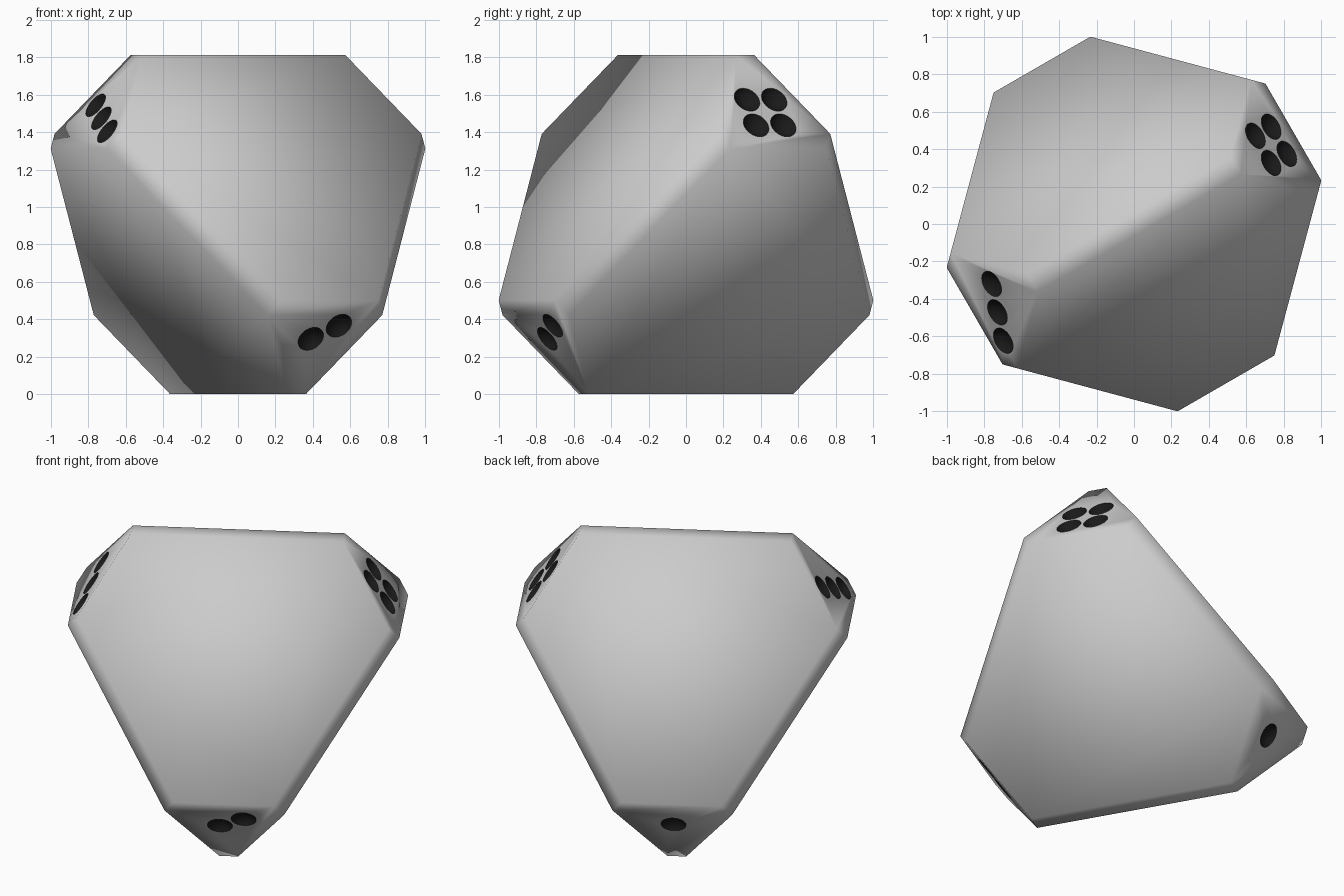
import bpy, bmesh
from math import radians, sin, cos, sqrt
from itertools import permutations
from mathutils import Matrix, Vector

if "Cube" in bpy.data.objects:
    bpy.data.objects.remove(bpy.data.objects["Cube"])

A, B, C = 0.907, 0.4845, 0.405      # canonical corner of the bevelled, truncated tetrahedron
PIP_R, BALL_R = 0.075, 0.088
MID = Vector((0, 0, A))


def material(name, colour):
    m = bpy.data.materials.new(name)
    m.diffuse_color = colour
    m.use_nodes = True
    m.node_tree.nodes["Principled BSDF"].inputs["Base Color"].default_value = m.diffuse_color
    return m


mats = [material("body_grey", (0.8, 0.8, 0.8, 1)), material("pip_black", (0.01, 0.01, 0.01, 1))]


def add_object(name, bm):
    me = bpy.data.meshes.new(name)
    bm.to_mesh(me)
    bm.free()
    for m in mats:
        me.materials.append(m)
    ob = bpy.data.objects.new(name, me)
    bpy.context.collection.objects.link(ob)
    return ob


# Body: all permutations with tetrahedral sign changes, wrapped in a hull
bm = bmesh.new()
turn = Matrix.Rotation(radians(-15), 4, 'Z')
for p in permutations((A, B, C)):
    for s in ((1, 1, 1), (1, -1, -1), (-1, 1, -1), (-1, -1, 1)):
        bm.verts.new(turn @ Vector([a * b for a, b in zip(p, s)]) + MID)
bmesh.ops.convex_hull(bm, input=bm.verts)
bmesh.ops.dissolve_limit(bm, angle_limit=radians(2), verts=bm.verts, edges=bm.edges)
bmesh.ops.recalc_face_normals(bm, faces=bm.faces)
die = add_object("four_sided_die", bm)

# Pips: azimuth of each cut corner, up or down, and (side, up) offsets on it
d = 0.084
corners = [
    (-240, -1, [(0, 0)]),
    (-60, -1, [(-0.034, -0.016), (0.111, 0.070)]),
    (210, 1, [(-0.103, 0.047), (0.044, -0.038), (0.191, -0.123)]),
    (30, 1, [(-d, -d), (d, -d), (-d, d), (d, d)]),
]
bm = bmesh.new()
lift = sqrt(BALL_R ** 2 - PIP_R ** 2)
for az, sign, pips in corners:
    a = radians(az)
    n = Vector((cos(a) * sqrt(2), sin(a) * sqrt(2), sign)).normalized()
    side = Vector((-sin(a), cos(a), 0))
    up = n.cross(side)
    rot = Matrix((side, up, n)).transposed().to_4x4()
    centre = MID + n * ((A + B + C) / sqrt(3) + lift)
    for x, y in pips:
        bmesh.ops.create_uvsphere(bm, u_segments=32, v_segments=24, radius=BALL_R,
                                  matrix=Matrix.Translation(centre + side * x + up * y) @ rot)
for f in bm.faces:
    f.material_index = 1
cutter = add_object("pip_cutter", bm)
cutter.hide_render = True

# Carve the dimples
mod = die.modifiers.new("pips", 'BOOLEAN')
mod.operation, mod.solver, mod.object = 'DIFFERENCE', 'EXACT', cutter
bpy.context.view_layer.objects.active = die
die.select_set(True)
bpy.ops.object.modifier_apply(modifier=mod.name)
bpy.data.objects.remove(cutter)

# Soft shading over the bevel strips, crisp cut corners and pip rims
bm = bmesh.new()
bm.from_mesh(die.data)
for f in bm.faces:
    f.smooth = True
for e in bm.edges:
    rim = len({f.material_index for f in e.link_faces}) > 1
    e.smooth = not rim and e.calc_face_angle(0) < radians(60)
bm.to_mesh(die.data)
bm.free()
